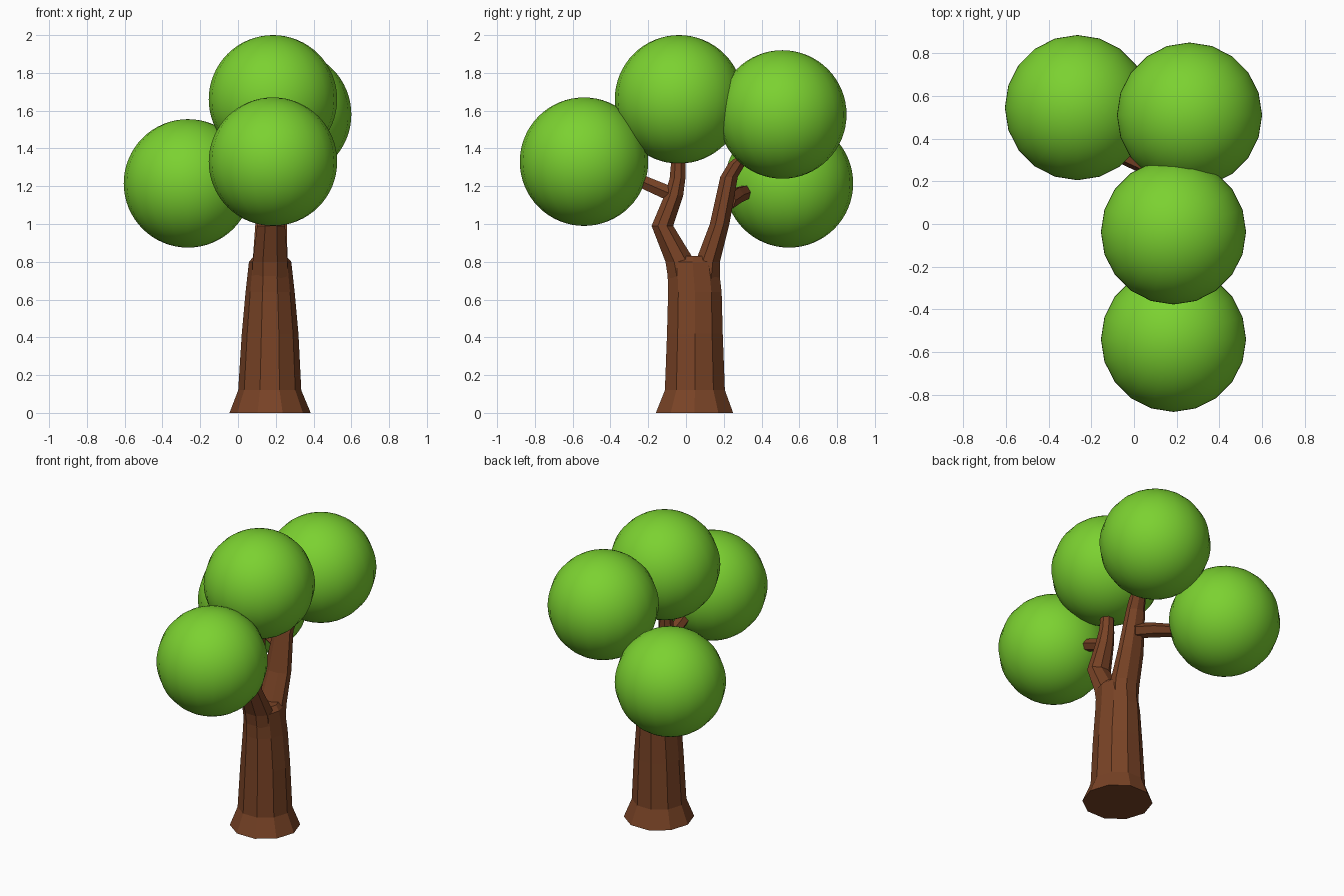
import bpy, bmesh
from math import cos, sin, tau
from mathutils import Vector

cube = bpy.data.objects.get("Cube")
if cube:
    bpy.data.objects.remove(cube)


def material(name, rgb):
    m = bpy.data.materials.new(name)
    m.use_nodes = True
    m.diffuse_color = (*rgb, 1)
    m.node_tree.nodes["Principled BSDF"].inputs["Base Color"].default_value = (*rgb, 1)
    return m


bark = material("bark brown", (0.19, 0.056, 0.019))
leaf = material("leaf green", (0.2, 0.64, 0.03))


def loft(name, rings, sides, axis=(0, 0, 1), turn=0.0):
    """Skin a limb through rings of (x, y, z, width radius, depth radius)."""
    bm = bmesh.new()
    rot = Vector((0, 0, 1)).rotation_difference(Vector(axis))
    loops = []
    for x, y, z, rx, ry in rings:
        angles = [tau * (i + turn) / sides for i in range(sides)]
        loops.append([bm.verts.new(Vector((x, y, z)) + rot @ Vector((rx * cos(a), ry * sin(a), 0)))
                      for a in angles])
    for low, high in zip(loops, loops[1:]):
        for i in range(sides):
            j = (i + 1) % sides
            bm.faces.new((low[i], low[j], high[j], high[i]))
    bm.faces.new(loops[0][::-1])
    bm.faces.new(loops[-1])
    mesh = bpy.data.meshes.new(name)
    bm.to_mesh(mesh)
    bm.free()
    mesh.materials.append(bark)
    obj = bpy.data.objects.new(name, mesh)
    bpy.context.collection.objects.link(obj)


# Trunk with flared foot
loft("trunk", [(0.17, 0.045, 0, 0.215, 0.215),
               (0.168, 0.047, 0.12, 0.167, 0.167),
               (0.17, 0.047, 0.42, 0.15, 0.155),
               (0.17, 0.047, 0.64, 0.13, 0.149),
               (0.17, 0.035, 0.8, 0.112, 0.141),
               (0.17, 0.04, 0.83, 0.085, 0.09)], 10)

# Two main limbs splitting from the trunk
loft("front_limb", [(0.17, -0.01, 0.7, 0.1, 0.09),
                    (0.17, -0.03, 0.8, 0.1, 0.085),
                    (0.175, -0.125, 0.99, 0.08, 0.062),
                    (0.18, -0.065, 1.15, 0.06, 0.054),
                    (0.18, -0.045, 1.24, 0.05, 0.045),
                    (0.18, -0.035, 1.45, 0.035, 0.035)], 8, turn=0.5)
loft("back_limb", [(0.17, 0.1, 0.7, 0.1, 0.085),
                   (0.17, 0.115, 0.8, 0.1, 0.07),
                   (0.175, 0.178, 1.0, 0.09, 0.056),
                   (0.18, 0.228, 1.25, 0.065, 0.05),
                   (0.2, 0.27, 1.32, 0.052, 0.05),
                   (0.23, 0.37, 1.41, 0.035, 0.035)], 8, turn=0.5)

# Side twigs reaching the lower crowns
loft("front_twig", [(0.18, -0.06, 1.15, 0.045, 0.045),
                    (0.18, -0.36, 1.28, 0.035, 0.035)], 6, (0, -0.9, 0.4))
loft("side_twig", [(0.19, 0.22, 1.12, 0.048, 0.048),
                   (0.08, 0.265, 1.15, 0.046, 0.046),
                   (-0.12, 0.35, 1.18, 0.036, 0.036)], 6, (-0.9, 0.4, 0.15))

# Round leafy crowns
crowns = {"top_crown": (0.185, -0.037, 1.66), "front_crown": (0.185, -0.54, 1.33),
          "back_left_crown": (0.26, 0.51, 1.58), "back_right_crown": (-0.265, 0.545, 1.215)}
for name, place in crowns.items():
    bpy.ops.mesh.primitive_uv_sphere_add(segments=20, ring_count=32, radius=0.34, location=place)
    crown = bpy.context.object
    crown.name = name
    crown.data.materials.append(leaf)
    bpy.ops.object.shade_smooth()
